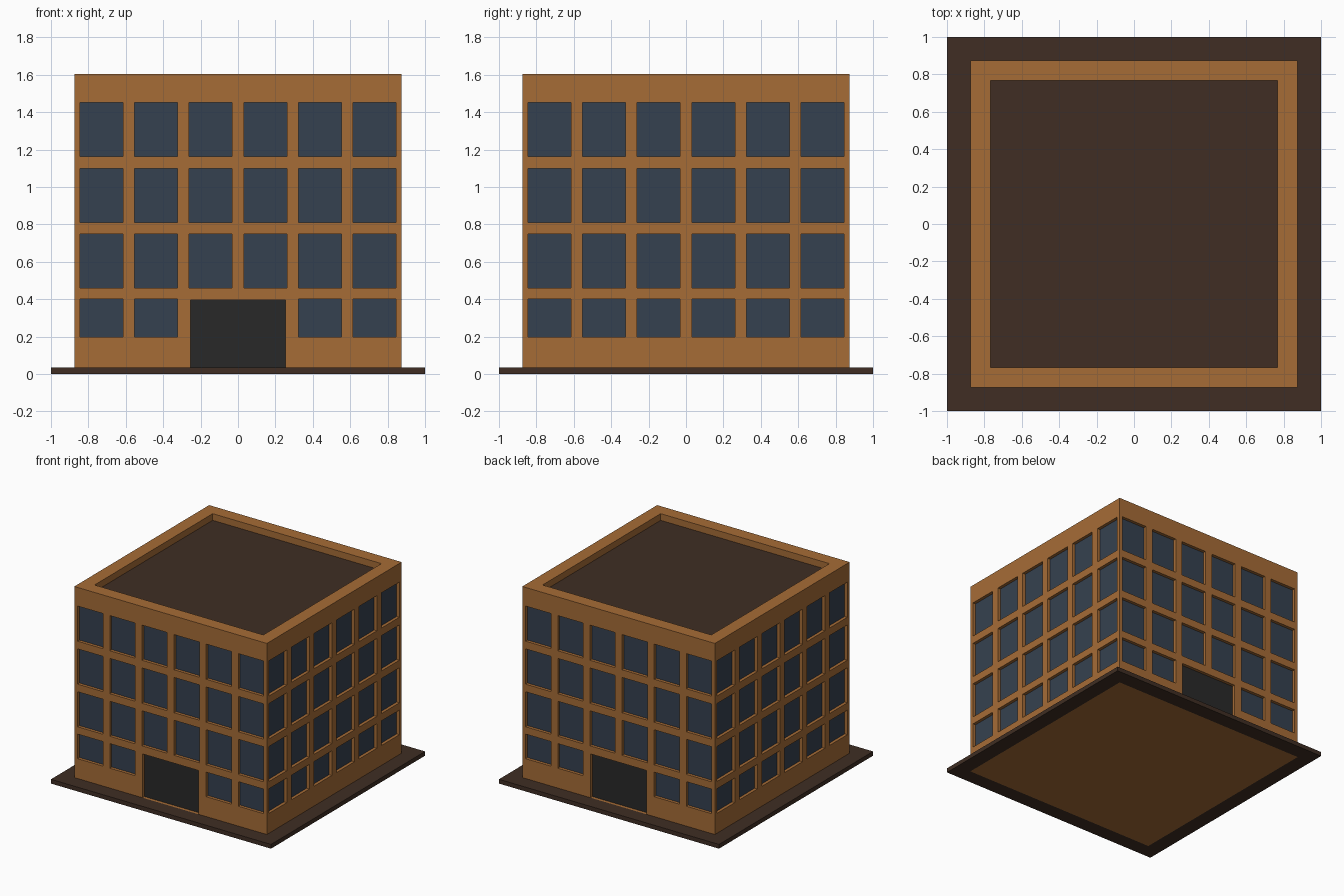
import bpy, bmesh
from math import pi
from mathutils import Matrix, Vector

if "Cube" in bpy.data.objects:
    bpy.data.objects.remove(bpy.data.objects["Cube"])

HALF = 0.875          # half width of the building
TOP = 1.605
SLAB = 0.035
ROOF = 1.55
GLASS = 0.85          # plane of the window panes
CUT = 0.847           # back of the recesses
ROWS = [(0.198, 0.40), (0.46, 0.748), (0.81, 1.10), (1.163, 1.452)]
COLS = [(i - 2.5) * 0.292 for i in range(6)]
WIN = 0.115           # half width of a window
DOOR = (-0.255, 0.255, SLAB, 0.395)


def material(name, rgb):
    m = bpy.data.materials.new(name)
    m.diffuse_color = (*rgb, 1)
    m.use_nodes = True
    m.node_tree.nodes["Principled BSDF"].inputs["Base Color"].default_value = m.diffuse_color
    return m


brick = material("brick", (0.38, 0.15, 0.037))
dark = material("dark_brown", (0.05, 0.027, 0.017))
glass = material("glass", (0.036, 0.053, 0.08))
door_grey = material("door_grey", (0.022, 0.022, 0.022))


def add_box(bm, lo, hi, turn=0):
    lo, hi = Vector(lo), Vector(hi)
    mat = (Matrix.Rotation(turn, 4, 'Z') @ Matrix.Translation((lo + hi) / 2)
           @ Matrix.Diagonal((*(hi - lo), 1)))
    bmesh.ops.create_cube(bm, size=1, matrix=mat)


def finish(bm, name, mat=None):
    mesh = bpy.data.meshes.new(name)
    bm.to_mesh(mesh)
    bm.free()
    ob = bpy.data.objects.new(name, mesh)
    bpy.context.collection.objects.link(ob)
    if mat:
        mesh.materials.append(mat)
    return ob


def windows(side):
    """Window rectangles of one facade; even sides leave room for a door."""
    for r, (z0, z1) in enumerate(ROWS):
        for c, x in enumerate(COLS):
            if not (side % 2 == 0 and r == 0 and c in (2, 3)):
                yield x - WIN, x + WIN, z0, z1


def panels(bm, rects, side, near, far):
    for x0, x1, z0, z1 in rects:
        add_box(bm, (x0, -far, z0), (x1, -near, z1), side * pi / 2)


# Walls: solid block with recesses and the roof well cut out
bm = bmesh.new()
add_box(bm, (-HALF, -HALF, 0), (HALF, HALF, TOP))
walls = finish(bm, "walls", brick)

bm = bmesh.new()
for s in range(4):
    panels(bm, windows(s), s, CUT, 1)
    if s % 2 == 0:
        panels(bm, [DOOR], s, CUT, 1)
add_box(bm, (-0.767, -0.767, ROOF - 0.01), (0.767, 0.767, TOP + 0.1))
cutter = finish(bm, "cutter", brick)
cutter.hide_render = True

mod = walls.modifiers.new("openings", 'BOOLEAN')
mod.operation = 'DIFFERENCE'
mod.solver = 'EXACT'
mod.object = cutter
bpy.context.view_layer.objects.active = walls
bpy.ops.object.modifier_apply(modifier=mod.name)
bpy.data.objects.remove(cutter)

# Window panes and doors set into the recesses
bm = bmesh.new()
for s in range(4):
    panels(bm, windows(s), s, CUT, GLASS)
finish(bm, "windows", glass)
for s, name in ((0, "front_door"), (2, "back_door")):
    bm = bmesh.new()
    panels(bm, [DOOR], s, CUT, GLASS)
    finish(bm, name, door_grey)

# Flat roof inside the parapet
bm = bmesh.new()
add_box(bm, (-0.767, -0.767, ROOF - 0.01), (0.767, 0.767, ROOF))
finish(bm, "roof", dark)

# Pavement ring around the building
bm = bmesh.new()
for s in range(4):
    add_box(bm, (-1, -1, 0), (HALF, -HALF, SLAB), s * pi / 2)
finish(bm, "pavement", dark)
